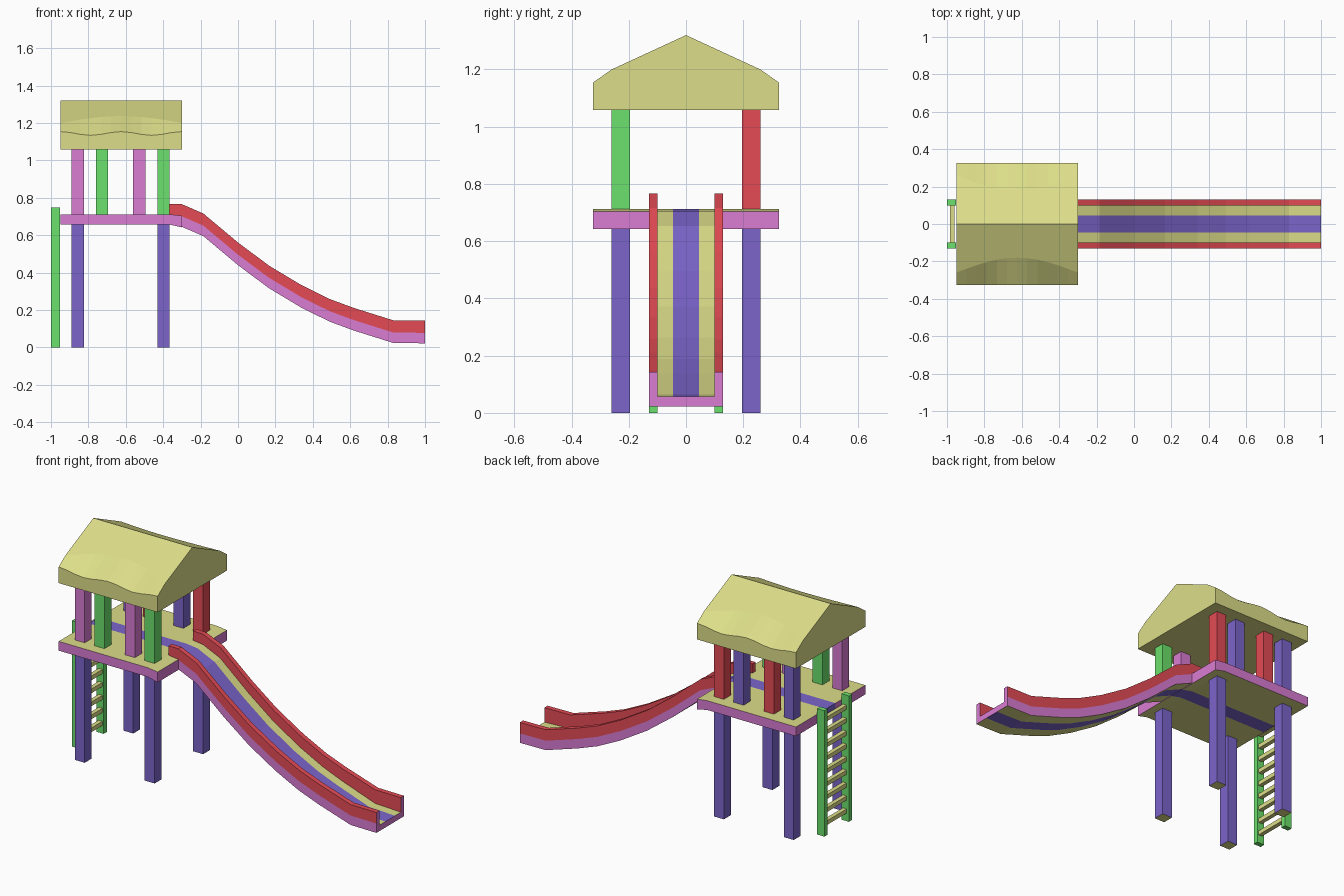
import bpy, bmesh, math

if "Cube" in bpy.data.objects:
    bpy.data.objects.remove(bpy.data.objects["Cube"])

COLORS = {
    "yellow": (0.72, 0.73, 0.25, 1), "pink": (0.70, 0.20, 0.65, 1),
    "blue": (0.20, 0.13, 0.60, 1), "green": (0.15, 0.75, 0.15, 1),
    "red": (0.78, 0.07, 0.09, 1),
}
MATS = {}
for key, col in COLORS.items():
    MATS[key] = bpy.data.materials.new(key)
    MATS[key].diffuse_color = col


def finish(name, bm, mats):
    bmesh.ops.recalc_face_normals(bm, faces=bm.faces)
    me = bpy.data.meshes.new(name)
    bm.to_mesh(me)
    bm.free()
    for m in mats:
        me.materials.append(MATS[m])
    ob = bpy.data.objects.new(name, me)
    bpy.context.collection.objects.link(ob)
    return ob


def box(name, x, y, z, side, cap=None):
    """Box from three (min, max) ranges; cap colours its top and bottom."""
    bm = bmesh.new()
    bmesh.ops.create_cube(bm, size=1)
    for v in bm.verts:
        v.co = [r[0] + (c + 0.5) * (r[1] - r[0]) for r, c in zip((x, y, z), v.co)]
    bm.normal_update()
    for f in bm.faces:
        f.material_index = int(abs(f.normal.z) > 0.5)
    return finish(name, bm, [side, cap or side])


def loft(name, rings, mats, colour, end_colour=0):
    """Skin a list of closed rings; colour(j) gives the material of strip j."""
    bm = bmesh.new()
    vs = [[bm.verts.new(p) for p in ring] for ring in rings]
    n = len(vs[0])
    for a, b in zip(vs, vs[1:]):
        for j in range(n):
            k = (j + 1) % n
            bm.faces.new((a[j], a[k], b[k], b[j])).material_index = colour(j)
    for ring in (vs[0], vs[-1]):
        bm.faces.new(ring).material_index = end_colour
    return finish(name, bm, mats)


# Platform: three lanes side by side, the middle one blue
deck = [(-0.95, 0.657), (-0.365, 0.657), (-0.30, 0.642),
        (-0.30, 0.704), (-0.365, 0.712), (-0.95, 0.712)]
ys = (-0.325, -0.045, 0.045, 0.325)
bm = bmesh.new()
vs = [[bm.verts.new((x, y, z)) for x, z in deck] for y in ys]
for i in range(3):
    for j in range(6):
        k = (j + 1) % 6
        f = bm.faces.new((vs[i][j], vs[i][k], vs[i + 1][k], vs[i + 1][j]))
        f.material_index = 2 if i == 1 else (1 if j in (2, 5) else 0)
for ring in (vs[0], vs[-1]):
    bm.faces.new(ring).material_index = 1
finish("platform", bm, ["yellow", "pink", "blue"])

# Legs below and roof posts above
W = 0.0325
post_x = (-0.857, -0.727, -0.528, -0.398)
for side, y, cols in (("front", -0.2275, ("pink", "green")),
                      ("back", 0.2275, ("blue", "red"))):
    for i, x in enumerate(post_x):
        xr, yr = (x - W, x + W), (y - W, y + W)
        box(f"{side}_roof_post_{i + 1}", xr, yr, (0.70, 1.07), cols[i % 2], "yellow")
        if i in (0, 3):
            box(f"{side}_leg_{i // 3 + 1}", xr, yr, (0, 0.665), "blue", "yellow")

# Roof: gabled solid with wavy eaves
rings = []
for i in range(13):
    t = i / 12
    x = -0.95 + 0.65 * t
    eave = 1.144 + 0.01 * math.cos(4 * math.pi * t)
    bend = 0.26 - 0.08 * math.sin(math.pi * t)
    zb = 1.32 - 0.12 * bend / 0.26
    rings.append([(x, -0.325, 1.058), (x, -0.325, eave), (x, -bend, zb), (x, 0, 1.32),
                  (x, bend, zb), (x, 0.325, eave), (x, 0.325, 1.058)])
loft("roof", rings, ["yellow"], lambda j: 0)

# Slide: trough section carried down the path (x, underside z, floor thickness)
path = [(-0.30, 0.645, 0.06), (-0.185, 0.595, 0.058), (0.0, 0.44, 0.056),
        (0.165, 0.317, 0.054), (0.34, 0.212, 0.052), (0.49, 0.138, 0.05),
        (0.62, 0.09, 0.047), (0.83, 0.024, 0.04), (1.0, 0.022, 0.035)]
rings = []
for x, z, f in path:
    half = [(0.045, 0), (0.13, 0), (0.13, 0.056), (0.13, 0.121),
            (0.10, 0.121), (0.10, f), (0.045, f)]
    sec = half + [(-y, h) for y, h in reversed(half)]
    rings.append([(x, y, z + h) for y, h in sec])
strip = [0, 1, 2, 2, 2, 0, 3, 0, 2, 2, 2, 1, 0, 3]
loft("slide", rings, ["yellow", "pink", "red", "blue"], lambda j: strip[j], 1)

# Short slide wall ends standing on the platform
for n, s in (("front", -1), ("back", 1)):
    box(f"{n}_slide_wall_end", (-0.365, -0.30), sorted((s * 0.10, s * 0.13)),
        (0.70, 0.767), "red")

# Ladder
for n, s in (("front", -1), ("back", 1)):
    box(f"{n}_ladder_rail", (-1.0, -0.952), sorted((s * 0.10, s * 0.13)),
        (0, 0.747), "green")
for i in range(9):
    z = 0.06 + 0.077 * i
    box(f"ladder_rung_{i + 1}", (-0.985, -0.96), (-0.105, 0.105),
        (z - 0.0125, z + 0.0125), "yellow")

for m in bpy.data.materials:
    if m.users and not m.is_grease_pencil:
        m.use_nodes = True
        m.node_tree.nodes["Principled BSDF"].inputs["Base Color"].default_value = m.diffuse_color
